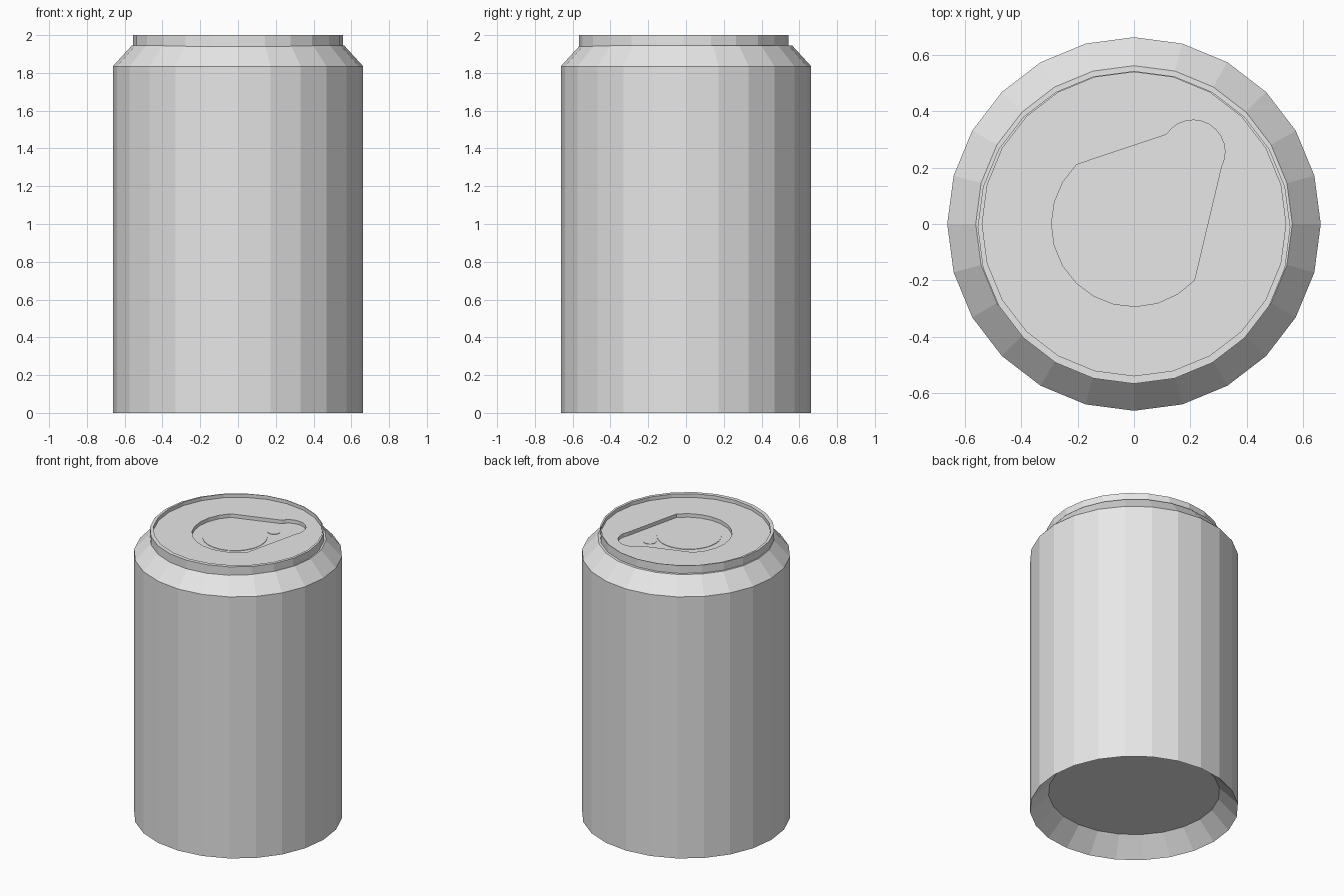
import bpy, bmesh
from math import sin, cos, radians

cube = bpy.data.objects.get("Cube")
if cube:
    bpy.data.objects.remove(cube)

GREY = (0.8, 0.8, 0.8, 1)
metal = bpy.data.materials.new("plain_grey")
metal.use_nodes = True
metal.diffuse_color = GREY
metal.node_tree.nodes["Principled BSDF"].inputs["Base Color"].default_value = GREY

SIDES = 24
LID_Z, FLOOR_Z = 1.975, 1.95


def finish(bm, name):
    bmesh.ops.recalc_face_normals(bm, faces=bm.faces)
    mesh = bpy.data.meshes.new(name)
    bm.to_mesh(mesh)
    bm.free()
    mesh.materials.append(metal)
    obj = bpy.data.objects.new(name, mesh)
    bpy.context.collection.objects.link(obj)
    return obj


def arc(cx, cy, r, start, end, steps):
    """Points on an arc, both ends included, angles in degrees."""
    angles = [radians(start + (end - start) * i / steps) for i in range(steps + 1)]
    return [(cx + r * cos(a), cy + r * sin(a)) for a in angles]


def circle(cx, cy, r, sides=SIDES):
    return arc(cx, cy, r, 0, 360, sides)[:-1]


def loop(bm, points, z):
    return [bm.verts.new((x, y, z)) for x, y in points]


def bridge(bm, low, high):
    for i in range(len(low)):
        j = (i + 1) % len(low)
        bm.faces.new((low[i], low[j], high[j], high[i]))


def edge_loop(bm, verts):
    return [bm.edges.get((v, w)) or bm.edges.new((v, w))
            for v, w in zip(verts, verts[1:] + verts[:1])]


def rings(bm, profile):
    """Stack of bridged rings from (radius, y centre, height)."""
    made = [loop(bm, circle(0, cy, r), z) for r, cy, z in profile]
    for low, high in zip(made, made[1:]):
        bridge(bm, low, high)
    return made


# Can body: hollow base, straight wall, sloping shoulder
bm = bmesh.new()
made = rings(bm, [(0.545, 0, 0.12), (0.663, 0, 0), (0.663, 0, 1.835), (0.562, 0, 1.945)])
bm.faces.new(made[0])
bm.faces.new(made[-1])
finish(bm, "can_body")

# Rim and lid, with a pull tab shape sunk into the lid
bm = bmesh.new()
made = rings(bm, [(0.5, 0, 1.94), (0.555, -0.012, 1.94), (0.555, -0.012, 2.0),
                  (0.539, 0, 2.0), (0.539, 0, LID_Z)])
outline = arc(0, 0, 0.293, 134, 317, 12) + arc(0.21, 0.256, 0.113, -28, 147, 12)
edge = loop(bm, outline, LID_Z)
bmesh.ops.triangle_fill(bm, use_beauty=True, normal=(0, 0, 1),
                        edges=edge_loop(bm, made[-1]) + edge_loop(bm, edge))
floor = loop(bm, outline, FLOOR_Z)
bridge(bm, floor, edge)
bm.faces.new(floor)
finish(bm, "rim_and_lid")

# Thin discs on the floor of the recess
for name, cx, cy, r in (("opening_panel", -0.01, -0.02, 0.206),
                        ("rivet", 0.146, 0.192, 0.042)):
    bm = bmesh.new()
    points = circle(cx, cy, r, 32)
    low, high = loop(bm, points, FLOOR_Z), loop(bm, points, FLOOR_Z + 0.003)
    bridge(bm, low, high)
    bm.faces.new(high)
    bm.faces.new(low[::-1])
    finish(bm, name)
